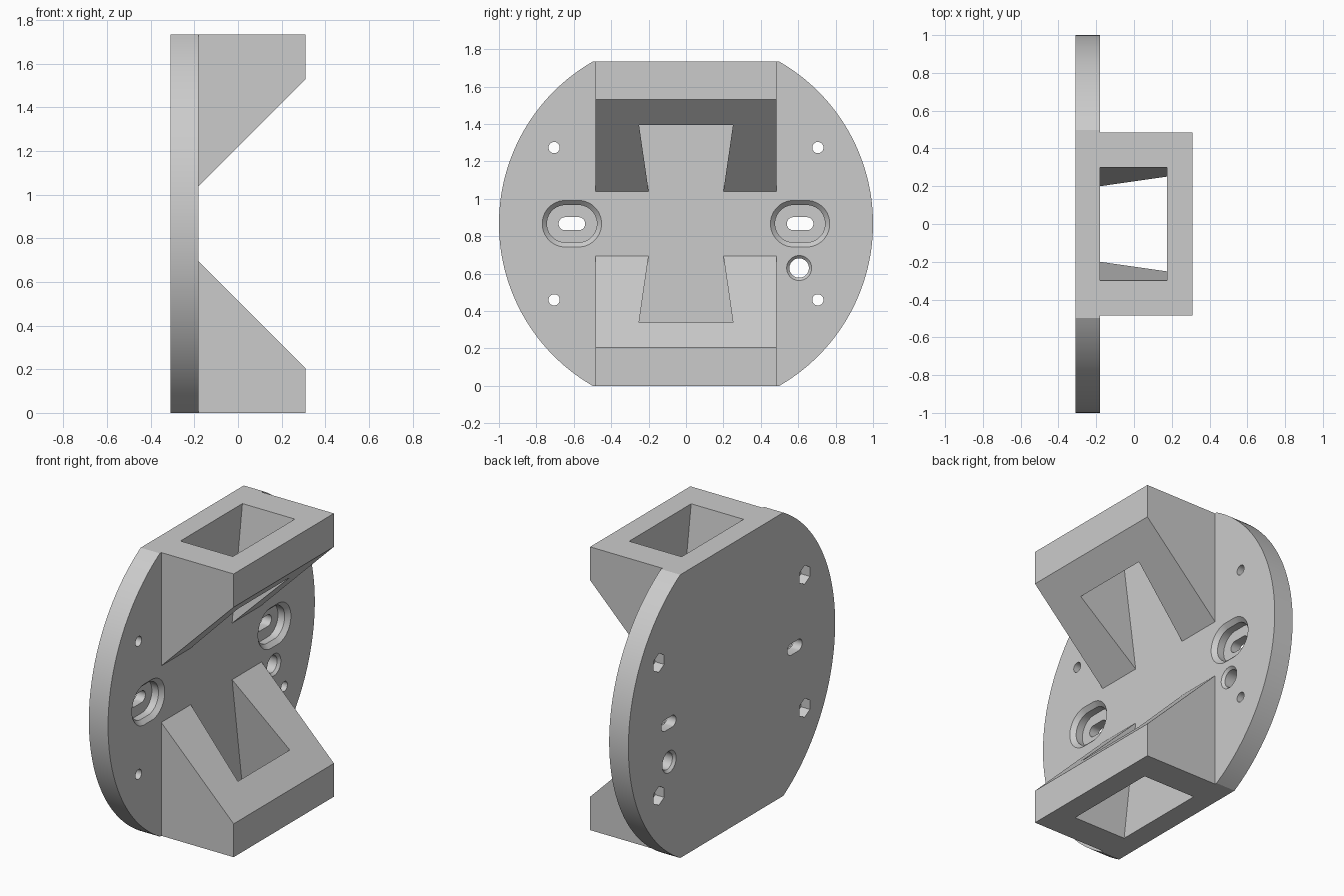
import bpy, bmesh
from math import sin, cos, pi, asin

if "Cube" in bpy.data.objects:
    bpy.data.objects.remove(bpy.data.objects["Cube"], do_unlink=True)

grey = bpy.data.materials.new("plain grey")
grey.use_nodes = True
colour = (0.6, 0.6, 0.6, 1)
grey.diffuse_color = colour
grey.node_tree.nodes["Principled BSDF"].inputs["Base Color"].default_value = colour

BACK, FACE, FRONT = -0.31, -0.18, 0.31   # x of plate back, plate face, bracket front
MID = 0.867                              # height of the plate centre
TOP = 2 * MID
OUT = 0.05                               # how far cutters overshoot


def loft(name, sections):
    """Closed solid through matching rings of points."""
    bm = bmesh.new()
    rings = [[bm.verts.new(p) for p in s] for s in sections]
    n = len(rings[0])
    for a, b in zip(rings, rings[1:]):
        for i in range(n):
            j = (i + 1) % n
            bm.faces.new((a[i], a[j], b[j], b[i]))
    bm.faces.new(rings[0][::-1])
    bm.faces.new(rings[-1])
    bmesh.ops.recalc_face_normals(bm, faces=bm.faces)
    mesh = bpy.data.meshes.new(name)
    bm.to_mesh(mesh)
    bm.free()
    mesh.materials.append(grey)
    obj = bpy.data.objects.new(name, mesh)
    bpy.context.collection.objects.link(obj)
    return obj


def select(obj):
    bpy.ops.object.select_all(action='DESELECT')
    obj.select_set(True)
    bpy.context.view_layer.objects.active = obj


def cut(obj, cutter):
    """Subtract the cutter and discard it."""
    cutter.hide_render = True
    mod = obj.modifiers.new("cut", 'BOOLEAN')
    mod.operation = 'DIFFERENCE'
    mod.solver = 'EXACT'
    mod.object = cutter
    select(obj)
    bpy.ops.object.modifier_apply(modifier=mod.name)
    bpy.data.objects.remove(cutter, do_unlink=True)


def slot(x, y, z, r, half=0, n=32):
    """Ring in the plate's plane: a circle, polygon or rounded slot along y."""
    pts = []
    for i in range(n):
        a = 2 * pi * (i + 0.5) / n
        pts.append((x, y + r * cos(a) + (half if cos(a) > 0 else -half), z + r * sin(a)))
    return pts


def bore(y, z, steps, n=32):
    """Stepped hole cutter from (x, radius, half length) steps."""
    return loft("hole_cutter", [slot(x, y, z, r, h, n) for x, r, h in steps])


# Round plate with flat top and bottom
end = asin(MID)
arc = [end * (2 * i / 64 - 1) for i in range(65)]
rim = [(cos(a), MID + sin(a)) for a in arc] + [(-cos(a), MID - sin(a)) for a in arc]
plate = loft("round_plate", [[(x, y, z) for y, z in rim] for x in (BACK, FACE)])

for side in (-1, 1):
    # Screw holes with hexagonal nut pockets in the back
    for z in (0.46, TOP - 0.46):
        cut(plate, bore(side * 0.705, z, [(BACK - OUT, 0.03, 0), (FACE + OUT, 0.03, 0)]))
        cut(plate, bore(side * 0.705, z, [(BACK - OUT, 0.058, 0), (BACK + 0.06, 0.058, 0)], 6))
    # Adjusting slots with chamfered recesses
    cut(plate, bore(side * 0.61, MID, [
        (BACK - OUT, 0.035, 0.036), (FACE - 0.07, 0.035, 0.036),
        (FACE - 0.07, 0.1, 0.034), (FACE - 0.025, 0.1, 0.034),
        (FACE, 0.125, 0.034), (FACE + OUT, 0.125, 0.034)]))

# Cable hole, chamfered on both sides
cut(plate, bore(0.605, 0.63, [
    (BACK - OUT, 0.067, 0), (BACK, 0.067, 0), (BACK + 0.015, 0.052, 0),
    (FACE - 0.015, 0.052, 0), (FACE, 0.067, 0), (FACE + OUT, 0.067, 0)]))
select(plate)
bpy.ops.object.shade_smooth_by_angle()

# Wedge brackets with tapered sockets, mirrored about the plate centre
W = 0.485
profile = [(FACE, MID), (FRONT, MID), (FRONT, 0.663 - 0), (FACE, 0.173)]
profile[0], profile[1] = (FACE, MID), (FRONT, MID)
for name, s in (("upper_bracket", 1), ("lower_bracket", -1)):
    bracket = loft(name, [[(x, y, MID + s * h) for x, h in profile] for y in (-W, W)])
    sections = []
    for h in (0, MID + OUT):
        w = 0.2 + (h - 0.173) * 0.144
        z = MID + s * h
        sections.append([(FACE - OUT, -w, z), (0.175, -w, z), (0.175, w, z), (FACE - OUT, w, z)])
    cut(bracket, loft("socket_cutter", sections))
